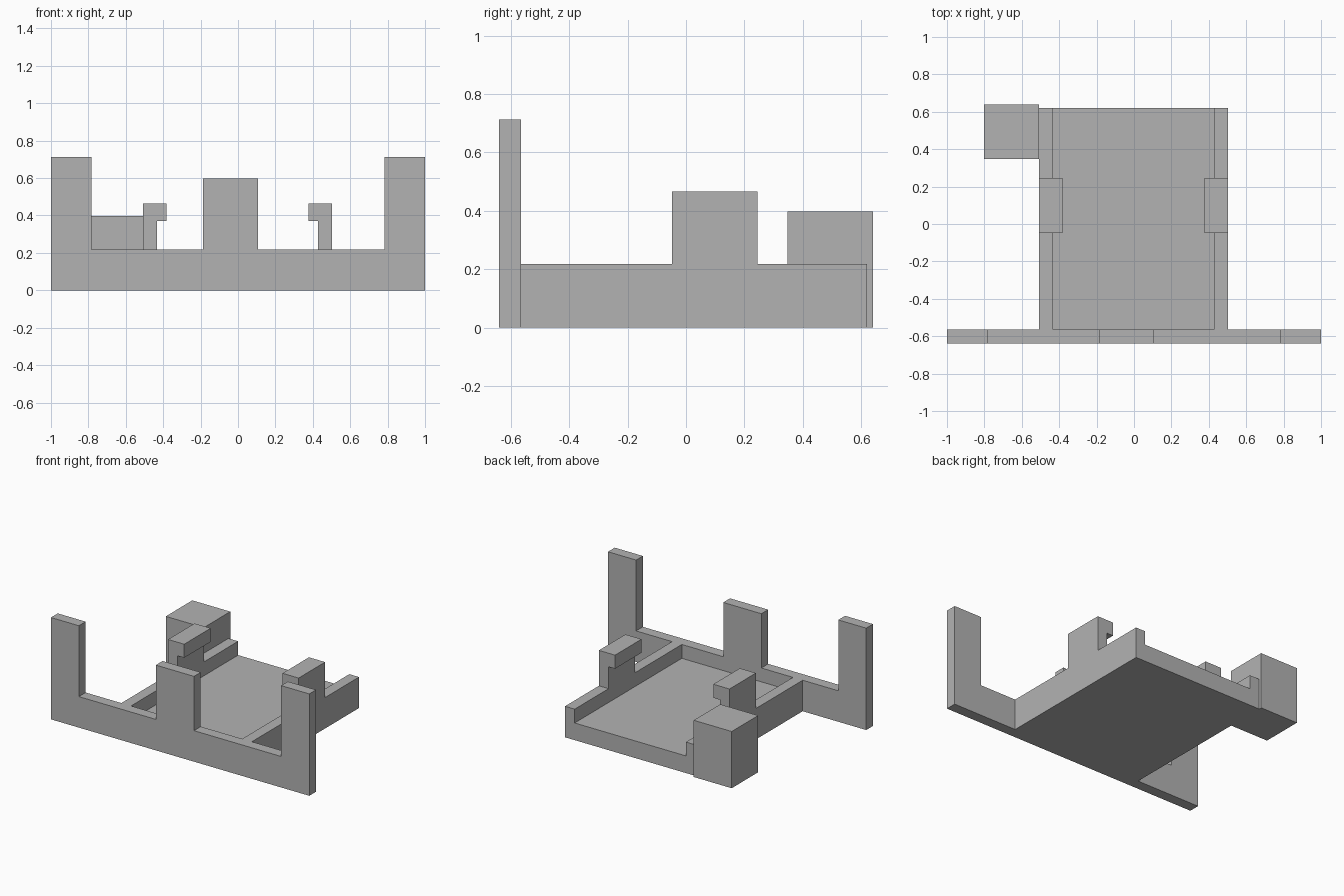
import bpy
from mathutils import Vector

cube = bpy.data.objects.get("Cube")
if cube:
    bpy.data.objects.remove(cube, do_unlink=True)

# Single grey plastic
grey = bpy.data.materials.new("grey plastic")
grey.use_nodes = True
colour = (0.45, 0.45, 0.45, 1.0)
grey.diffuse_color = colour
grey.node_tree.nodes["Principled BSDF"].inputs["Base Color"].default_value = colour


def extrude_profile(name, profile, y0, y1):
    """Closed solid from an x-z outline (counterclockwise from the front)."""
    n = len(profile)
    verts = [Vector((x, y, z)) for y in (y0, y1) for x, z in profile]
    faces = [tuple(range(n)), tuple(reversed(range(n, 2 * n)))]
    for i in range(n):
        j = (i + 1) % n
        faces.append((i, i + n, j + n, j))
    mesh = bpy.data.meshes.new(name)
    mesh.from_pydata(verts, [], faces)
    mesh.materials.append(grey)
    obj = bpy.data.objects.new(name, mesh)
    bpy.context.collection.objects.link(obj)
    return obj


def rect(x0, x1, z0, z1):
    return [(x0, z0), (x1, z0), (x1, z1), (x0, z1)]


FRONT, PLATE_BACK, TRAY_BACK = -0.64, -0.565, 0.62
RIM, FLOOR, POST = 0.217, 0.12, 0.713
LEFT, RIGHT, WALL = 0.503, -0.508, 0.075

# Front plate with three upright posts
outline = [(-1, 0), (1, 0), (1, POST), (0.782, POST), (0.782, RIM)]
outline += [(0.107, RIM), (0.107, 0.597), (-0.188, 0.597), (-0.188, RIM)]
outline += [(-0.784, RIM), (-0.784, POST), (-1, POST)]
extrude_profile("front_plate", outline, FRONT, PLATE_BACK)

# Tray: floor with a low wall on each side, open at the back
tray = [(RIGHT, 0), (LEFT, 0), (LEFT, RIM), (LEFT - WALL, RIM), (LEFT - WALL, FLOOR),
        (RIGHT + WALL, FLOOR), (RIGHT + WALL, RIM), (RIGHT, RIM)]
extrude_profile("tray", tray, PLATE_BACK, TRAY_BACK)

# Hooked clips standing on the side walls, lips pointing inward
LIP, CLIP_TOP, LIP_UNDER = 0.125, 0.465, 0.37
for name, edge, inward in (("left_clip", LEFT, -1), ("right_clip", RIGHT, 1)):
    clip = [(0, RIM), (WALL, RIM), (WALL, LIP_UNDER),
            (LIP, LIP_UNDER), (LIP, CLIP_TOP), (0, CLIP_TOP)]
    clip = [(edge + inward * d, z) for d, z in clip]
    if inward < 0:
        clip.reverse()
    extrude_profile(name, clip, -0.048, 0.245)

# Square block beside the right rear corner
extrude_profile("corner_block", rect(-0.802, RIGHT, 0, 0.397), 0.347, 0.64)
